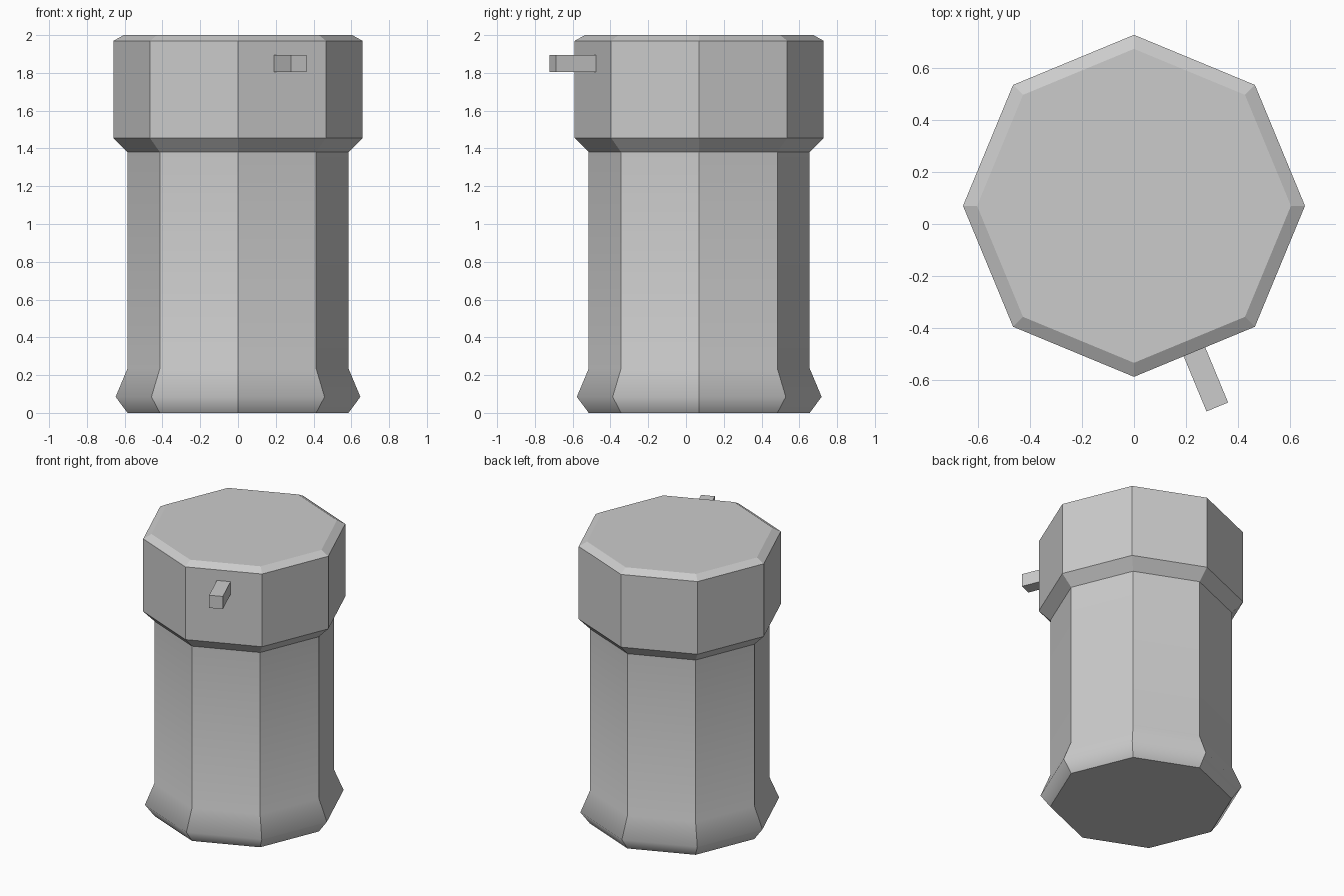
import bpy, bmesh, math
from mathutils import Matrix

if "Cube" in bpy.data.objects:
    bpy.data.objects.remove(bpy.data.objects["Cube"])

CY = 0.07          # octagon axis sits slightly behind the origin
SIDES = 8


def octagonal_part(name, profile, soft_heights=()):
    """Sweep a (radius, z) profile round the axis; rings at soft_heights shade smoothly."""
    bm = bmesh.new()
    rings = []
    for r, z in profile:
        rings.append([bm.verts.new((r * math.cos(i * math.tau / SIDES),
                                    CY + r * math.sin(i * math.tau / SIDES), z))
                      for i in range(SIDES)])
    for low, high in zip(rings, rings[1:]):
        for i in range(SIDES):
            j = (i + 1) % SIDES
            bm.faces.new((low[i], low[j], high[j], high[i]))
    bm.faces.new(rings[0][::-1])
    bm.faces.new(rings[-1])
    for f in bm.faces:
        f.smooth = True
    for e in bm.edges:
        za, zb = (v.co.z for v in e.verts)
        soft = abs(za - zb) < 1e-5 and any(abs(za - s) < 1e-4 for s in soft_heights)
        e.smooth = soft
    return finish(name, bm)


def finish(name, bm):
    mesh = bpy.data.meshes.new(name)
    bm.to_mesh(mesh)
    bm.free()
    obj = bpy.data.objects.new(name, mesh)
    bpy.context.collection.objects.link(obj)
    return obj


# Body, flared foot, chamfered head: one continuous shell
octagonal_part("canister_body", [
    (0.585, 0.0), (0.648, 0.085), (0.585, 0.235), (0.585, 1.38),
    (0.659, 1.455), (0.659, 1.97), (0.605, 2.0)], soft_heights=(0.085, 0.235))

# Small square peg sticking out of one front face
angle = math.radians(-67.5)
inner, outer, width = 0.59, 0.839, 0.09
bm = bmesh.new()
bmesh.ops.create_cube(bm, size=1, matrix=(
    Matrix.Translation((0, CY, 1.85)) @ Matrix.Rotation(angle, 4, 'Z')
    @ Matrix.Translation(((inner + outer) / 2, 0, 0))
    @ Matrix.Diagonal((outer - inner, width, width, 1))))
finish("side_peg", bm)
